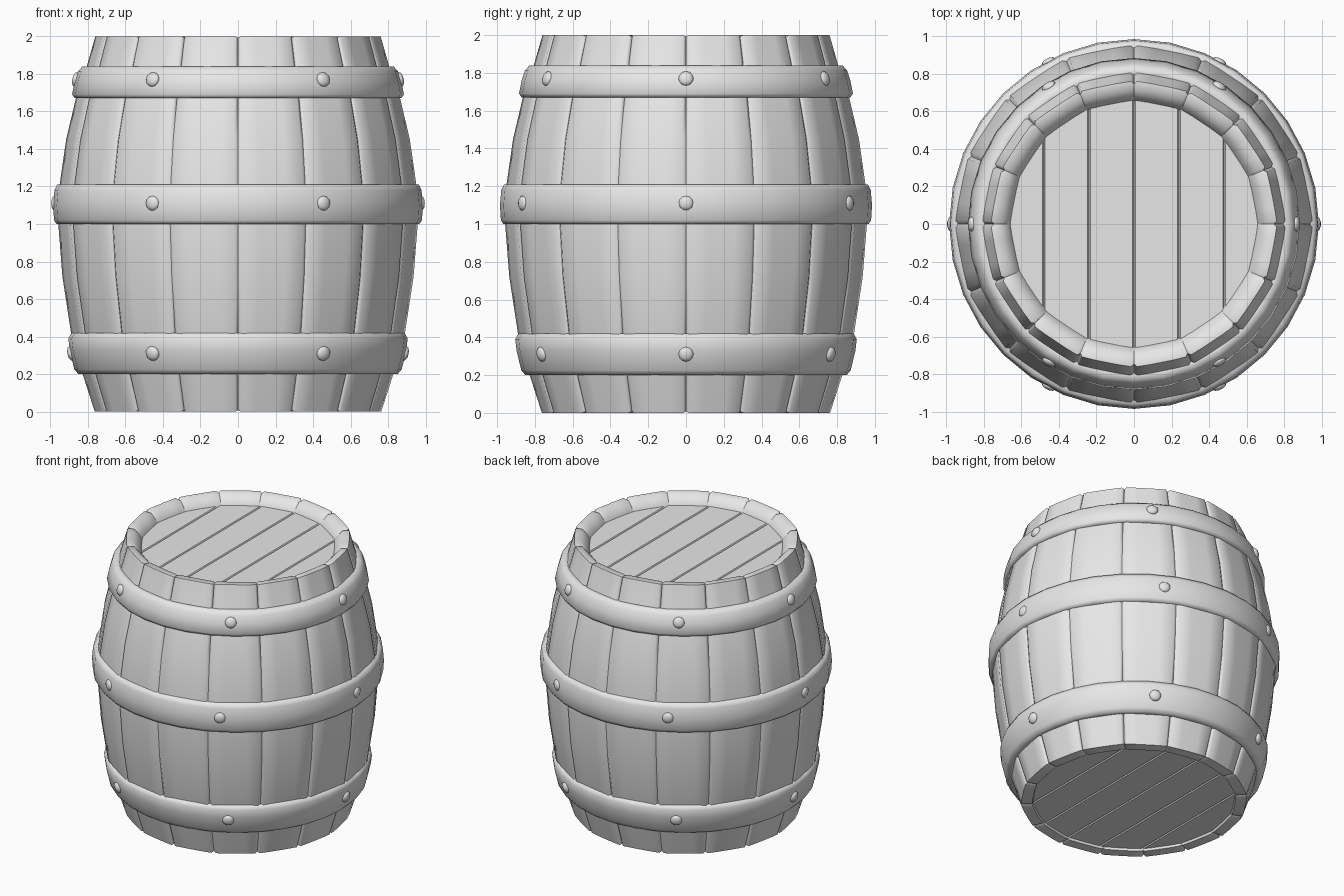
import bpy, bmesh
from math import sin, cos, pi, radians, sqrt, asin
from mathutils import Matrix

cube = bpy.data.objects.get("Cube")
if cube:
    bpy.data.objects.remove(cube)

grey = bpy.data.materials.new("plain_grey")
grey.use_nodes = True
grey.diffuse_color = (0.8, 0.8, 0.8, 1)
grey.node_tree.nodes["Principled BSDF"].inputs["Base Color"].default_value = (0.8, 0.8, 0.8, 1)


def finish(bm, name, angle):
    mesh = bpy.data.meshes.new(name)
    bm.to_mesh(mesh)
    bm.free()
    mesh.materials.append(grey)
    obj = bpy.data.objects.new(name, mesh)
    bpy.context.collection.objects.link(obj)
    bpy.ops.object.select_all(action='DESELECT')
    obj.select_set(True)
    bpy.context.view_layer.objects.active = obj
    bpy.ops.object.shade_smooth_by_angle(angle=radians(angle))


def bridge(bm, a, b):
    for i in range(len(a) - 1):
        bm.faces.new((a[i], a[i + 1], b[i + 1], b[i]))


# Staves: sixteen curved boards with softened long edges
STAVES = 16
STEP = 2 * pi / STAVES
OUTER = [(0.765, 0), (0.83, 0.2), (0.892, 0.42), (0.938, 0.72), (0.96, 1.0),
         (0.954, 1.2), (0.918, 1.45), (0.866, 1.67), (0.808, 1.84), (0.762, 2)]
INNER = [(0.715, 2), (0.655, 1.93), (0.655, 0.1), (0.69, 0)]
# Fraction across the board and depth of the outer surface there
ACROSS = [(-0.5, 0.016), (-0.45, 0.0), (-0.2, 0.0), (0.2, 0.0), (0.45, 0.0), (0.5, 0.016)]


def stave(bm, mid):
    rows = []
    for k, (r, z) in enumerate(OUTER + INNER):
        row = []
        for f, drop in ACROSS:
            chord = cos(STEP / 2) / cos(f * STEP)
            rr = r * (0.35 + 0.65 * chord)
            if k < len(OUTER):
                rr -= drop
            dz = 0.008 * (drop > 0) * ((z == 0) - (z == 2))
            a = mid + f * STEP
            row.append(bm.verts.new((rr * cos(a), rr * sin(a), z + dz)))
        rows.append(row)
    for k in range(len(rows)):
        bridge(bm, rows[k], rows[(k + 1) % len(rows)])
    bm.faces.new([row[0] for row in rows])
    bm.faces.new([row[-1] for row in reversed(rows)])


bm = bmesh.new()
for i in range(STAVES):
    stave(bm, (i + 0.5) * STEP)
bmesh.ops.recalc_face_normals(bm, faces=bm.faces)
finish(bm, "staves", 52)


# Hoops: rounded bands swept around the barrel
def hoop(name, profile, segments=32):
    bm = bmesh.new()
    rings = []
    for i in range(segments):
        a = 2 * pi * i / segments
        rings.append([bm.verts.new((r * cos(a), r * sin(a), z)) for r, z in profile + profile[:1]])
    for i in range(segments):
        bridge(bm, rings[i], rings[(i + 1) % segments])
    bmesh.ops.remove_doubles(bm, verts=bm.verts, dist=1e-5)
    bmesh.ops.recalc_face_normals(bm, faces=bm.faces)
    finish(bm, name, 120)


hoop("lower_hoop", [(0.8, 0.2), (0.85, 0.2), (0.872, 0.225), (0.897, 0.33),
                    (0.904, 0.39), (0.888, 0.42), (0.84, 0.42)])
hoop("middle_hoop", [(0.9, 1.0), (0.967, 1.0), (0.98, 1.02), (0.985, 1.1),
                     (0.978, 1.18), (0.963, 1.21), (0.9, 1.21)])
hoop("upper_hoop", [(0.82, 1.67), (0.87, 1.67), (0.884, 1.69), (0.87, 1.76),
                    (0.852, 1.815), (0.828, 1.84), (0.77, 1.84)])

# Rivets: six flattened domes on every hoop, two on the sides and two pairs in line
bm = bmesh.new()
for radius, z, tilt in ((0.89, 0.31, 0.2), (0.976, 1.11, 0), (0.864, 1.77, -0.25)):
    swing = asin(0.455 / radius)
    for angle in (0, pi / 2 - swing, pi / 2 + swing, pi, -pi / 2 - swing, -pi / 2 + swing):
        place = (Matrix.Rotation(angle, 4, 'Z') @ Matrix.Translation((radius, 0, z))
                 @ Matrix.Rotation(tilt, 4, 'Y'))
        scale = Matrix.Diagonal((0.02, 0.04, 0.04, 1))
        bmesh.ops.create_icosphere(bm, subdivisions=2, radius=1, matrix=place @ scale)
finish(bm, "rivets", 60)

# Barrel heads: six planks each, parted by shallow grooves
PLANK, GROOVE = 0.24, 0.007


def barrel_head(name, radius, z, up):
    bm = bmesh.new()
    for i in range(-3, 3):
        x0, x1 = max(i * PLANK, -radius), min((i + 1) * PLANK, radius)
        xs = [x0, x0 + GROOVE] + [x0 + (x1 - x0) * k / 6 for k in range(1, 6)] + [x1 - GROOVE, x1]
        near, far = [], []
        for x in xs:
            y = sqrt(max(radius ** 2 - x * x, 0.0001))
            h = z - up * (0.01 if x in (x0, x1) else 0)
            near.append(bm.verts.new((x, -y, h)))
            far.append(bm.verts.new((x, y, h)))
        bridge(bm, near, far)
    bmesh.ops.remove_doubles(bm, verts=bm.verts, dist=1e-5)
    # Turn the visible side outward
    bm.normal_update()
    bmesh.ops.reverse_faces(bm, faces=[f for f in bm.faces if f.normal.z * up < 0])
    finish(bm, name, 40)


barrel_head("top_head", 0.67, 1.935, 1)
barrel_head("bottom_head", 0.695, 0.016, -1)
